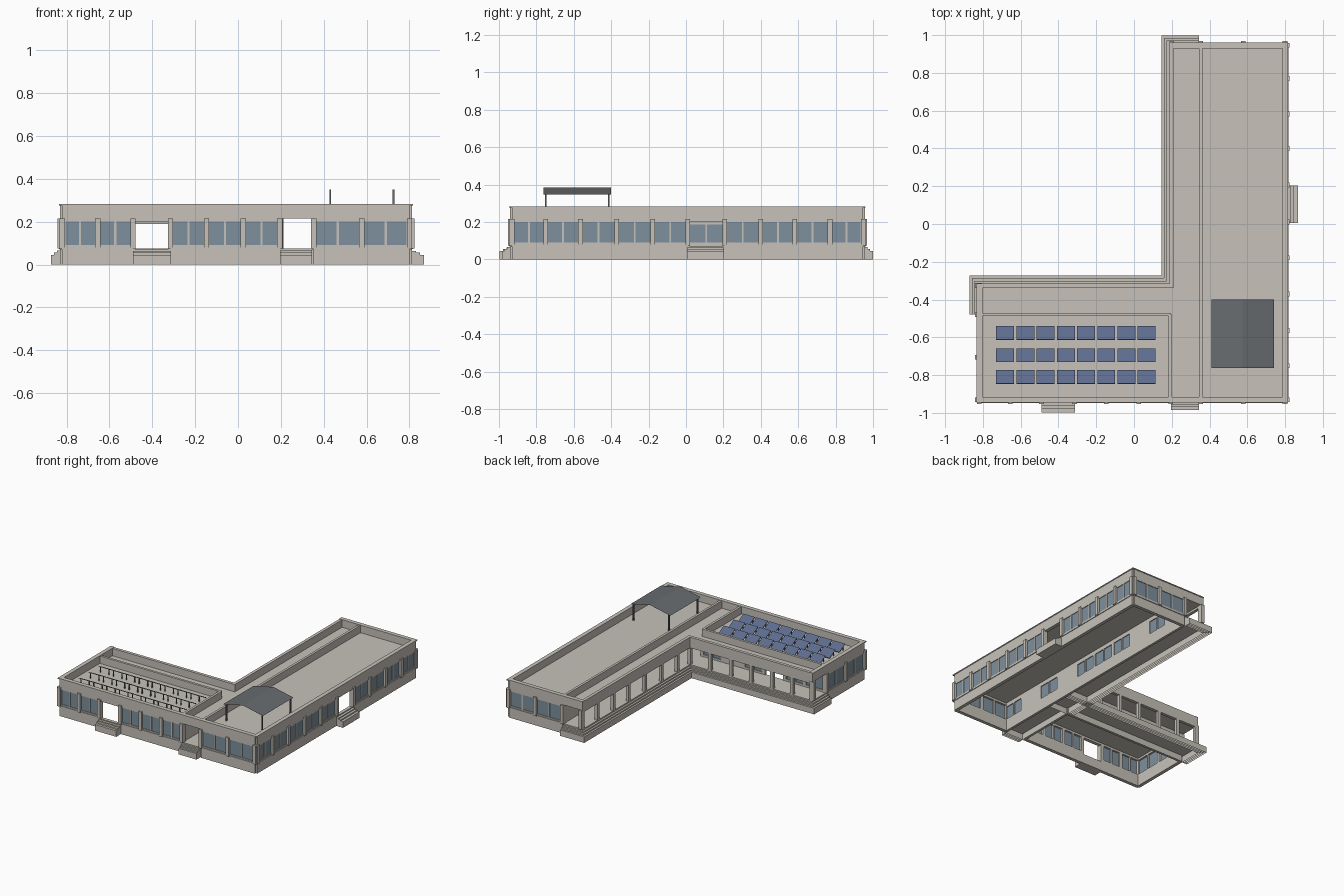
import bpy, bmesh, math
from mathutils import Matrix, Vector

if "Cube" in bpy.data.objects:
    bpy.data.objects.remove(bpy.data.objects["Cube"])


def material(name, rgb):
    m = bpy.data.materials.new(name)
    m.use_nodes = True
    m.diffuse_color = (*rgb, 1)
    m.node_tree.nodes["Principled BSDF"].inputs["Base Color"].default_value = (*rgb, 1)
    return m


STONE = material("warm grey stone", (0.57, 0.54, 0.49))
GLASS = material("blue grey glass", (0.21, 0.28, 0.34))
METAL = material("dark grey metal", (0.14, 0.15, 0.16))
SOLAR = material("solar blue", (0.11, 0.15, 0.27))


class Part:
    """Collects boxes and faces into one named object."""

    def __init__(self, name, *mats):
        self.name, self.mats, self.bm = name, mats, bmesh.new()

    def box(self, x, y, z, open_bottom=False, matrix=None):
        size = Vector((x[1] - x[0], y[1] - y[0], z[1] - z[0]))
        mid = Vector((x[0] + x[1], y[0] + y[1], z[0] + z[1])) / 2
        place = matrix or Matrix.Translation(mid)
        vs = bmesh.ops.create_cube(self.bm, size=1, matrix=place @ Matrix.Diagonal((*size, 1)))["verts"]
        if open_bottom:
            faces = {f for v in vs for f in v.link_faces}
            low = min(faces, key=lambda f: f.calc_center_median().z)
            bmesh.ops.delete(self.bm, geom=[low], context="FACES_ONLY")

    def done(self):
        me = bpy.data.meshes.new(self.name)
        self.bm.to_mesh(me)
        self.bm.free()
        for m in self.mats:
            me.materials.append(m)
        ob = bpy.data.objects.new(self.name, me)
        bpy.context.collection.objects.link(ob)
        return ob


TOP, FLOOR, ROOF = 0.28, 0.075, 0.225


def wall(name, axis, face, out, stops, kinds, thick=0.025, pillars=True, head=0.2):
    """Wall along an axis; kinds per bay: w window, d doorway, o open end, s solid."""
    shell = Part(name, STONE)
    panes = Part(name + "_glass", GLASS)
    back = face - out * thick
    span = tuple(sorted((face, back)))

    def put(part, a, b, depth, z):
        part.box(*(((a, b), depth) if axis == "x" else (depth, (a, b))), z)

    for a, b, kind in zip(stops, stops[1:], kinds):
        if kind == "s":
            put(shell, a, b, span, (0, TOP))
            continue
        put(shell, a, b, span, (0.215 if kind == "o" else head, TOP))
        if kind == "d":
            put(shell, a, b, span, (0, 0.07))
        if kind == "w":
            put(shell, a, b, span, (0, 0.09))
            mid = (a + b) / 2
            put(shell, mid - 0.005, mid + 0.005, span, (0.09, head))
            at = face - out * (0.008 if pillars else thick / 2)
            put(panes, a + 0.01, b - 0.01, (at - 0.003, at + 0.003), (0.088, head + 0.002))
            # projecting sill
            if pillars:
                put(shell, a, b, tuple(sorted((face, face + out * 0.005))), (0.072, 0.08))
    for s in stops:
        put(shell, s - 0.0125, s + 0.0125, span, (0.07, head + 0.01))
        if pillars:
            outer = face + out * 0.011
            put(shell, s - 0.0125, s + 0.0125, tuple(sorted((back, outer))), (FLOOR, 0.215))
    shell.done()
    panes.done()


# Bay lines shared by the facades and the veranda columns
xs = [-0.82, -0.655, -0.49, -0.315, -0.147, 0.025, 0.195]
ys = [-0.93, -0.75, -0.564, -0.37, -0.178, 0.01, 0.207, 0.4, 0.582, 0.77, 0.947]
X0, X1, Y0, Y1 = -0.83, 0.812, -0.942, 0.957

# Outer facades
wall("front_wall", "x", Y0, -1, xs + [0.353, 0.578, 0.80], "wwdwwwoww")
wall("left_wall", "y", X1, 1, ys, "wwwwwdwwww")
wall("right_end_wall", "y", X0, -1, [-0.93, -0.705, -0.48, -0.325], "wwo")
wall("back_end_wall", "x", Y1, 1, [0.2, 0.353, 0.578, 0.80], "oww")

# Inner walls between the rooms and the veranda
wall("front_wing_inner_wall", "x", -0.47, 1, xs, "wwdwsw", 0.018, False, 0.19)
wall("long_wing_inner_wall", "y", 0.345, -1, ys, "wswswwwsws", 0.018, False, 0.185)
wall("passage_wall", "y", 0.2, 1, [-0.93, -0.705, -0.48], "sw", 0.018, False, 0.185)

# Veranda colonnades with their parapets
colonnade = Part("veranda_colonnade", STONE)
colonnade.box((X0, 0.21), (-0.338, -0.315), (0.2, TOP))
colonnade.box((0.187, 0.21), (-0.338, Y1), (0.2, TOP))
for x in xs:
    colonnade.box((x - 0.012, x + 0.012), (-0.338, -0.315), (FLOOR, 0.2))
for y in ys[4:]:
    colonnade.box((0.187, 0.21), (y - 0.012, y + 0.012), (FLOOR, 0.2))
colonnade.done()

# Veranda floor with three steps wrapping round it
veranda = Part("veranda_steps", STONE)
for off, z in ((0, FLOOR), (0.014, 0.065), (0.028, 0.055), (0.042, 0.045)):
    veranda.box((X0 - off, 0.345), (-0.48, -0.315 + off), (0, z), True)
    veranda.box((0.187 - off, 0.345), (-0.48, Y1 + off), (0, z), True)
    veranda.box((0.197, 0.345), (Y0 - off, -0.48), (0, z), True)
veranda.done()

# Entrance steps at the two doors
entrance = Part("entrance_steps", STONE)
for reach, z in ((0.055, 0.045), (0.036, 0.055), (0.018, 0.063)):
    entrance.box((-0.49, -0.312), (Y0 - reach, Y0), (0, z))
    entrance.box((X1, X1 + reach), (0.005, 0.203), (0, z))
entrance.done()

# Flat roofs set down behind the parapets
roof = Part("flat_roof", STONE)
roof.box((X0 + 0.01, 0.2), (Y0 + 0.01, -0.325), (ROOF - 0.01, ROOF))
roof.box((0.2, X1 - 0.01), (Y0 + 0.01, Y1 - 0.01), (ROOF - 0.01, ROOF))
roof.done()

# Thin coping round the parapets
coping = Part("parapet_coping", STONE)
z = (TOP - 0.004, TOP + 0.003)
coping.box((X0 - 0.004, X1 + 0.004), (Y0 - 0.004, Y0 + 0.027), z)
coping.box((X1 - 0.027, X1 + 0.004), (Y0, Y1), z)
coping.box((X0 - 0.004, X0 + 0.027), (Y0, -0.315), z)
coping.box((0.187, X1 + 0.004), (Y1 - 0.027, Y1 + 0.004), z)
coping.done()

# Solar panels in three tilted rows, sloping down to the back
cells = Part("solar_panels", SOLAR, METAL)
legs = Part("solar_panel_legs", METAL)
for cy in (-0.577, -0.695, -0.81):
    for i in range(8):
        cx = -0.682 + i * 0.107
        tilt = Matrix.Translation((cx, cy, 0.253)) @ Matrix.Rotation(math.radians(-28), 4, "X")
        cells.box((0, 0.095), (0, 0.08), (0, 0.004), matrix=tilt)
        for dx in (-0.035, 0.035):
            legs.box((cx + dx - 0.003, cx + dx + 0.003), (cy - 0.03, cy - 0.024), (ROOF, 0.266))
cells.bm.normal_update()
for f in cells.bm.faces:
    f.material_index = 0 if f.normal.z > 0.7 else 1
cells.done()
legs.done()

# Rooftop canopy: a thin gabled sheet on four posts
canopy = Part("canopy_sheet", METAL)
rows = [[canopy.bm.verts.new((x, y, z)) for y in (-0.762, -0.4)]
        for x, z in ((0.41, 0.348), (0.575, 0.383), (0.74, 0.348))]
for p, q in zip(rows, rows[1:]):
    canopy.bm.faces.new((p[0], q[0], q[1], p[1]))
canopy.done()
posts = Part("canopy_posts", METAL)
for x in (0.43, 0.725):
    for y in (-0.75, -0.413):
        posts.box((x - 0.004, x + 0.004), (y - 0.004, y + 0.004), (ROOF, 0.35))
posts.done()
